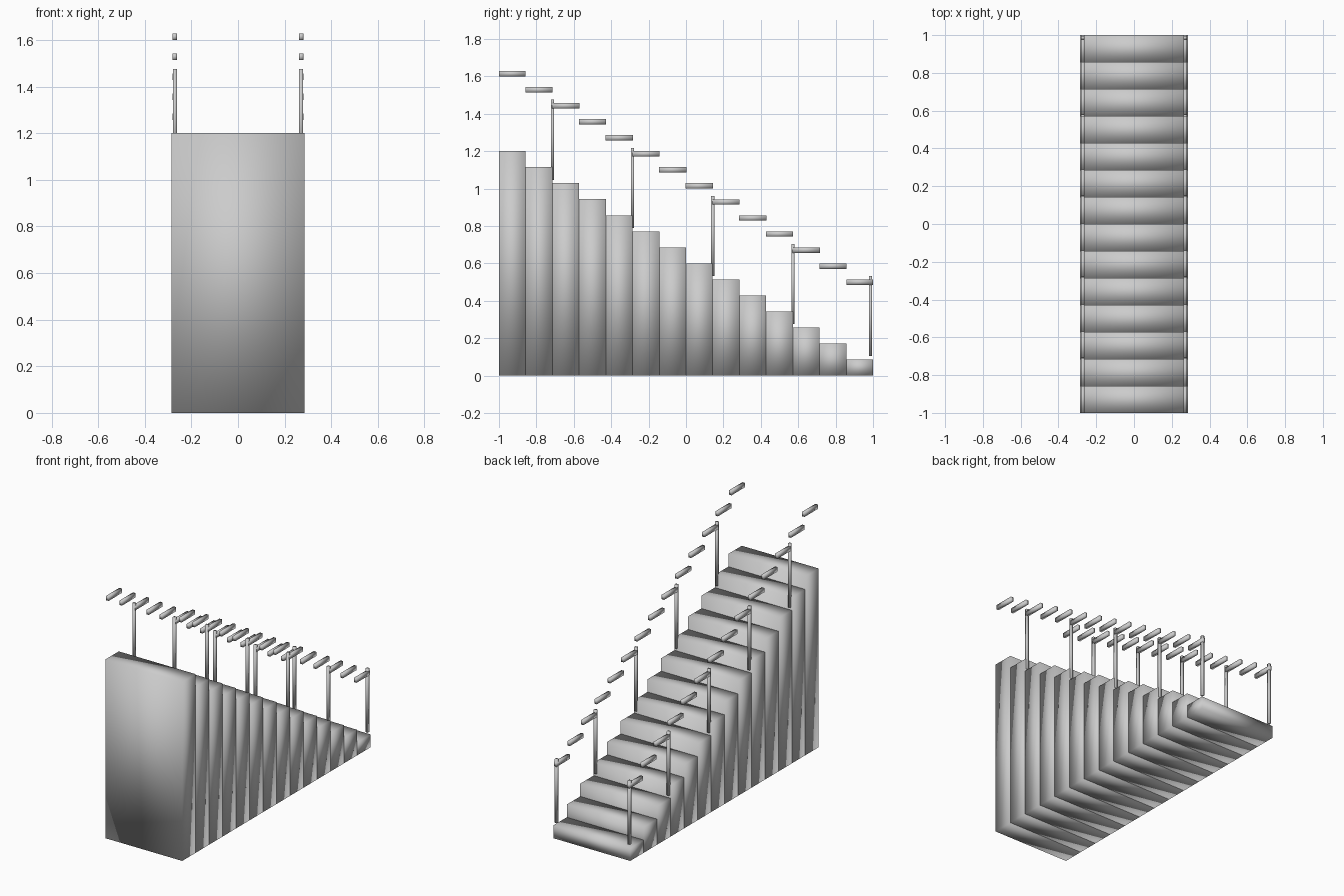
import bpy

if "Cube" in bpy.data.objects:
    bpy.data.objects.remove(bpy.data.objects["Cube"])

STEPS = 14
DEPTH = 2 / STEPS
RISE = 1.2 / STEPS
RAIL_X = 0.271


def box(name, size, loc):
    bpy.ops.mesh.primitive_cube_add(size=1, location=loc)
    ob = bpy.context.object
    ob.name = name
    ob.scale = size
    bpy.ops.object.transform_apply(location=False, rotation=False, scale=True)
    bpy.ops.object.shade_smooth()  # softly shaded boxes
    return ob


def post(y, z):
    for side, x in (("left", -RAIL_X), ("right", RAIL_X)):
        box(f"{side}_post", (0.017, 0.017, 3 / 7), (x, y, z + 0.018 + 1.5 / 7))


# Solid steps, tallest at the front, with a handrail piece over each end
for i in range(STEPS):
    h = RISE * (STEPS - i)
    y = -1 + DEPTH * (i + 0.5)
    box("step", (4 / 7, DEPTH, h), (0, y, h / 2))
    for side, x in (("left", -RAIL_X), ("right", RAIL_X)):
        box(f"{side}_handrail", (0.019, DEPTH + 0.003 * (0 < i < STEPS - 1), 0.029), (x, y, h + 0.414))

# Posts on every third step edge, plus a pair at the foot
for i in (2, 5, 8, 11):
    post(-1 + DEPTH * i, RISE * (STEPS - i))
post(0.986, RISE)
